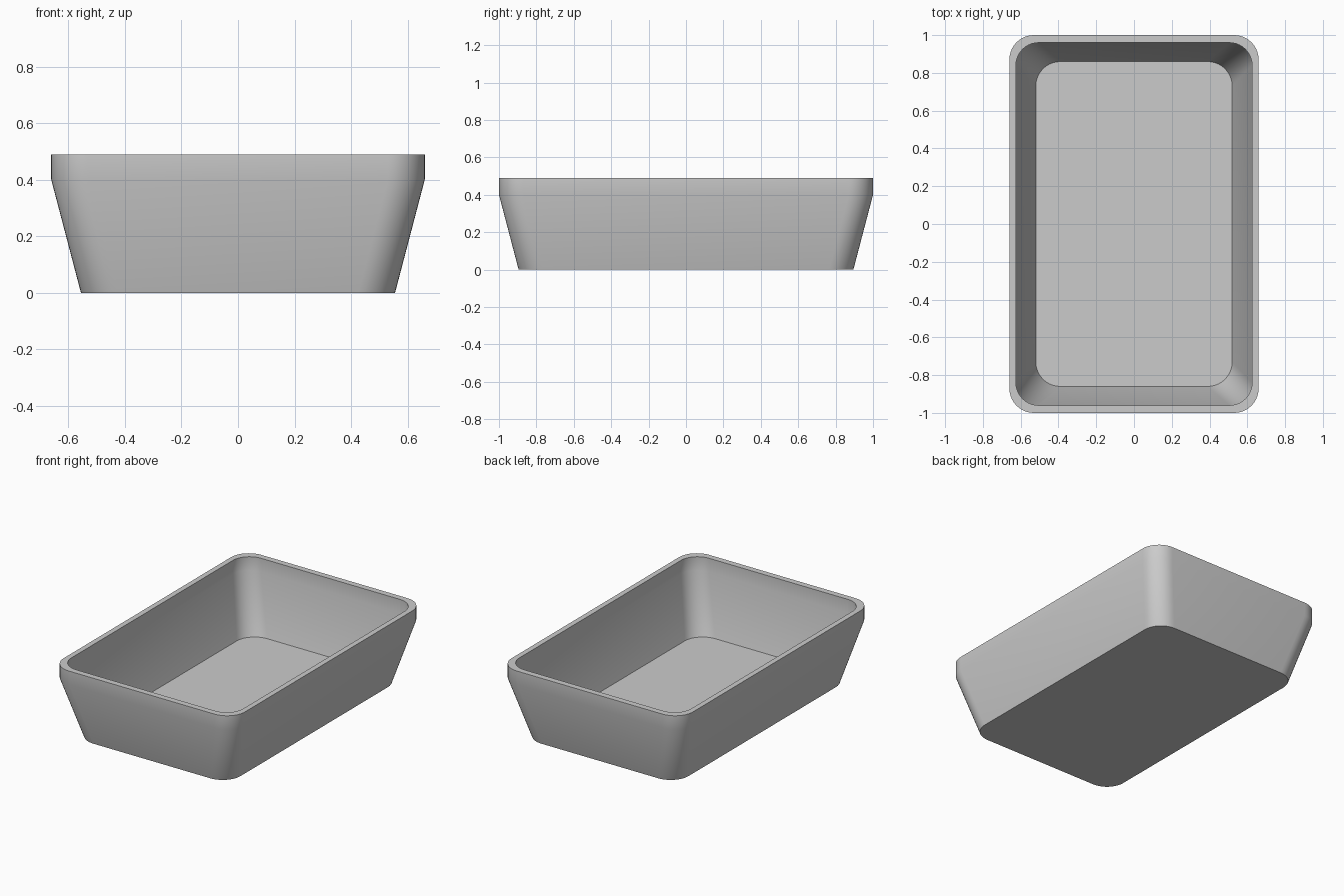
import bpy
import bmesh
from math import cos, sin, pi, radians

if "Cube" in bpy.data.objects:
    bpy.data.objects.remove(bpy.data.objects["Cube"], do_unlink=True)

CORNER_STEPS = 10


def make_material(name, color):
    mat = bpy.data.materials.new(name)
    mat.use_nodes = True
    mat.diffuse_color = color
    mat.node_tree.nodes["Principled BSDF"].inputs["Base Color"].default_value = color
    return mat


def rounded_loop(bm, half_x, half_y, radius, z):
    """Ring of vertices around a rounded rectangle."""
    ring = []
    for quarter, (sx, sy) in enumerate([(1, 1), (-1, 1), (-1, -1), (1, -1)]):
        for i in range(CORNER_STEPS + 1):
            a = (quarter + i / CORNER_STEPS) * pi / 2
            ring.append(bm.verts.new((sx * (half_x - radius) + radius * cos(a),
                                      sy * (half_y - radius) + radius * sin(a), z)))
    return ring


# Tray sections from the underside, up the outside, over the rim and down to the floor
sections = [
    (0.555, 0.895, 0.13, 0.0),
    (0.66, 1.0, 0.13, 0.40),
    (0.66, 1.0, 0.13, 0.49),
    (0.625, 0.96, 0.12, 0.49),
    (0.625, 0.96, 0.12, 0.40),
    (0.52, 0.86, 0.13, 0.03),
]

bm = bmesh.new()
rings = [rounded_loop(bm, *s) for s in sections]
for low, high in zip(rings, rings[1:]):
    for i in range(len(low)):
        j = (i + 1) % len(low)
        bm.faces.new((low[i], low[j], high[j], high[i]))

# Underside and inner floor
bm.faces.new(rings[0][::-1])
bm.faces.new(rings[-1])
bmesh.ops.recalc_face_normals(bm, faces=bm.faces)

mesh = bpy.data.meshes.new("tray")
bm.to_mesh(mesh)
bm.free()
tray = bpy.data.objects.new("tray", mesh)
bpy.context.collection.objects.link(tray)
mesh.materials.append(make_material("plain grey", (0.6, 0.6, 0.6, 1.0)))

bpy.ops.object.select_all(action="DESELECT")
tray.select_set(True)
bpy.context.view_layer.objects.active = tray
bpy.ops.object.shade_smooth_by_angle(angle=radians(30))
